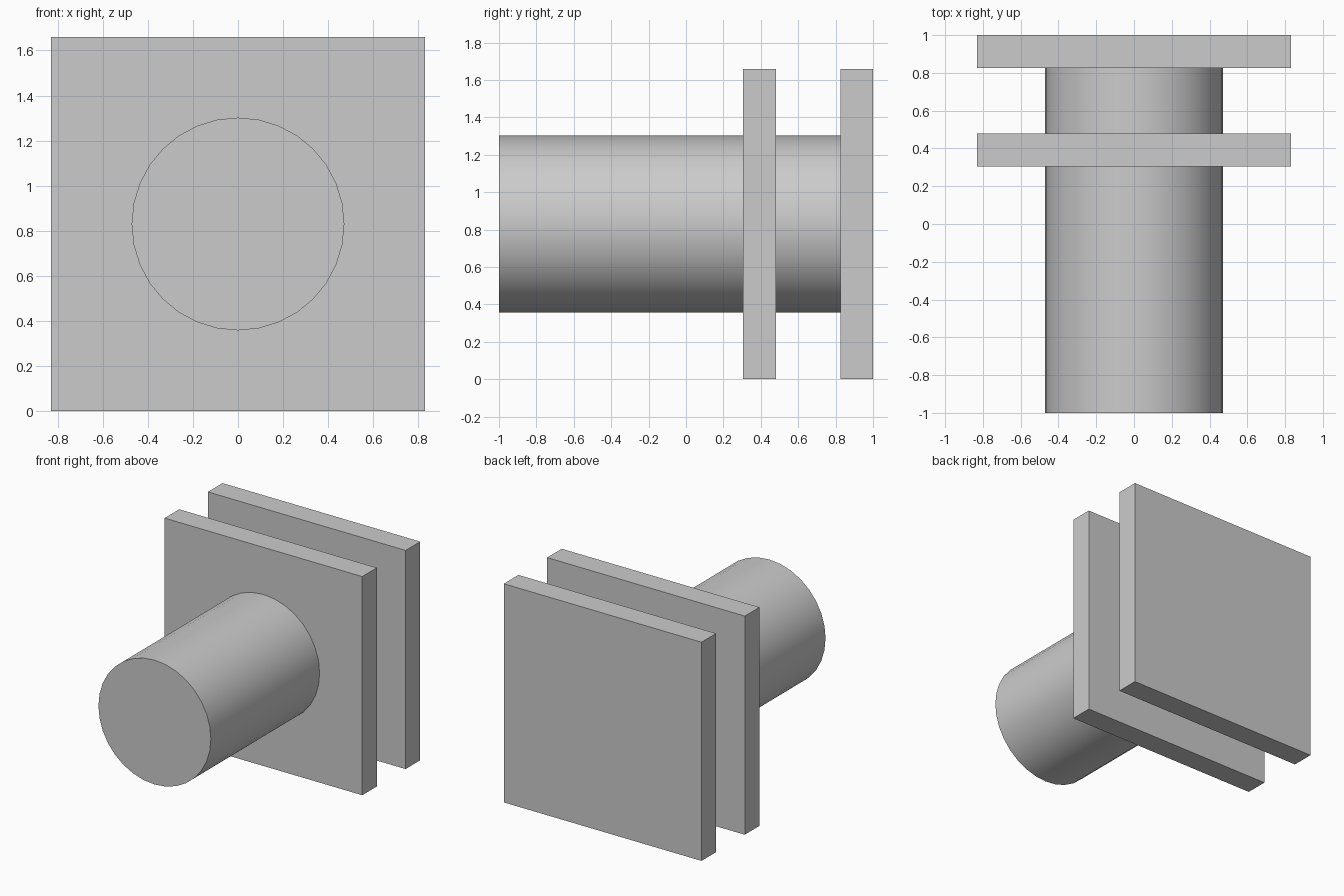
import bpy
import math

cube = bpy.data.objects.get("Cube")
if cube:
    bpy.data.objects.remove(cube, do_unlink=True)

SIDE = 1.66          # width and height of the square plates
THICK = 0.175        # plate thickness
RADIUS = 0.472       # shaft radius
MID = SIDE / 2       # height of the shaft axis

grey = bpy.data.materials.new("light grey")
grey.use_nodes = True
colour = (0.6, 0.6, 0.6, 1)
grey.diffuse_color = colour
grey.node_tree.nodes["Principled BSDF"].inputs["Base Color"].default_value = colour


def finish(name):
    obj = bpy.context.object
    obj.name = name
    obj.data.materials.append(grey)
    bpy.ops.object.transform_apply(location=False, rotation=True, scale=True)
    return obj


def plate(name, back):
    bpy.ops.mesh.primitive_cube_add(size=1, location=(0, back - THICK / 2, MID))
    bpy.context.object.scale = (SIDE, THICK, SIDE)
    finish(name)


def shaft(name, front, back):
    bpy.ops.mesh.primitive_cylinder_add(
        vertices=32, radius=RADIUS, depth=back - front,
        location=(0, (front + back) / 2, MID), rotation=(math.pi / 2, 0, 0))
    finish(name)
    bpy.ops.object.shade_smooth_by_angle(angle=math.radians(30))


# Two square plates
plate("front_plate", 0.48)
plate("back_plate", 1.0)

# Round shaft through the front plate, ending at the back plate
shaft("round_shaft", -1.0, 1.0 - THICK)
